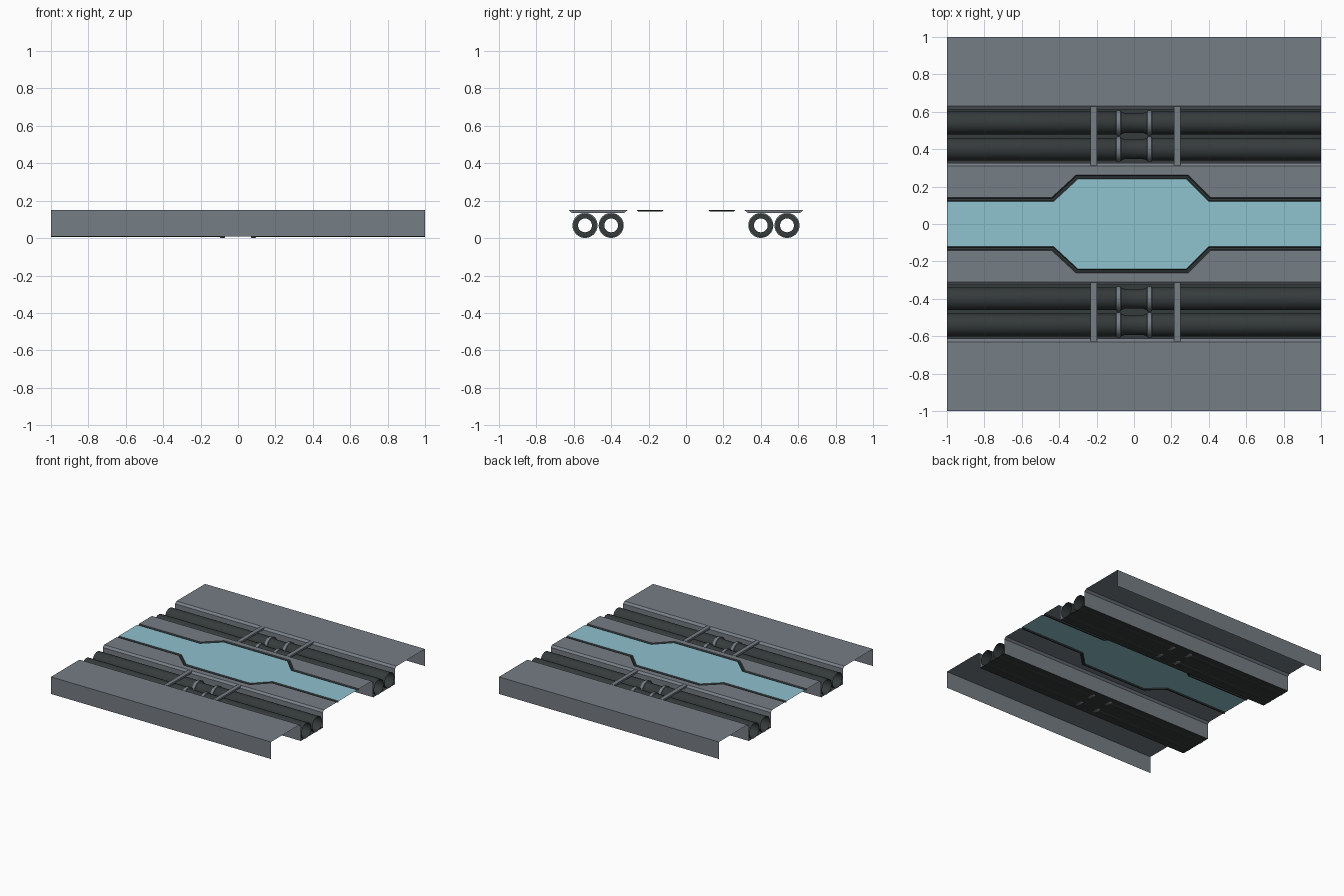
import bpy, bmesh, math

if "Cube" in bpy.data.objects:
    bpy.data.objects.remove(bpy.data.objects["Cube"])

def mat(name, c):
    m = bpy.data.materials.new(name)
    m.diffuse_color = (*c, 1)
    m.use_nodes = True
    m.node_tree.nodes["Principled BSDF"].inputs["Base Color"].default_value = m.diffuse_color
    return m

GREY = mat("panel grey", (0.179, 0.205, 0.233))
DARK = mat("dark metal", (0.036, 0.043, 0.044))
TEAL = mat("teal glass", (0.274, 0.539, 0.62))
TOP, FLOOR = 0.15, 0.01

def finish(bm, name, m, smooth=False, normals=True):
    if normals:
        bmesh.ops.recalc_face_normals(bm, faces=bm.faces)
    me = bpy.data.meshes.new(name)
    bm.to_mesh(me)
    bm.free()
    me.materials.append(m)
    ob = bpy.data.objects.new(name, me)
    bpy.context.collection.objects.link(ob)
    if smooth:
        bpy.ops.object.select_all(action='DESELECT')
        ob.select_set(True)
        bpy.context.view_layer.objects.active = ob
        bpy.ops.object.shade_smooth_by_angle(angle=math.radians(35))
    return ob

def sweep(bm, rows):
    """Skin a list of equally long point rows."""
    vs = [[bm.verts.new(p) for p in r] for r in rows]
    for a, b in zip(vs, vs[1:]):
        for i in range(len(a) - 1):
            bm.faces.new((a[i], a[i + 1], b[i + 1], b[i]))

def sheet(name, profile, m, s):
    """Run a (y, z) profile along x, on side s."""
    bm = bmesh.new()
    sweep(bm, [[(x, s * y, z) for y, z in profile] for x in (-1, 1)])
    return finish(bm, name, m)

def lathe(name, profile, cy, cz, m, seg=32):
    """Spin a (x, radius) profile about an axis along x."""
    bm = bmesh.new()
    angles = [2 * math.pi * i / seg for i in range(seg + 1)]
    sweep(bm, [[(x, cy + r * math.cos(a), cz + r * math.sin(a)) for a in angles]
               for x, r in profile])
    bmesh.ops.remove_doubles(bm, verts=bm.verts, dist=1e-5)
    return finish(bm, name, m, True)

# outline of the glass walkway, upper half
path = [(-1, 0.12), (-0.43, 0.12), (-0.30, 0.24), (0.28, 0.24), (0.40, 0.12), (1, 0.12)]

def offset(d):
    """Path widened by d, corners mitred."""
    k = d * 0.38
    shift = [0, -k, -k, k, k, 0]
    return [(x + s, y + d) for (x, y), s in zip(path, shift)]

# glass walkway
bm = bmesh.new()
sweep(bm, [[(x, s * y, TOP) for x, y in path] for s in (-1, 1)])
finish(bm, "glass_walkway", TEAL)

for s, side in ((-1, "front"), (1, "back")):
    # dark groove beside the glass
    bm = bmesh.new()
    groove = [(0, TOP), (0.006, 0.142), (0.016, 0.142), (0.023, TOP)]
    sweep(bm, [[(x, s * y, z) for x, y in offset(d)] for d, z in groove])
    finish(bm, side + "_groove", DARK)

    # inner floor plate between groove and pipe channel
    bm = bmesh.new()
    outer = offset(0.023)
    sweep(bm, [[(x, s * y, TOP) for x, y in outer],
               [(x, s * 0.31, TOP) for x, y in outer]])
    finish(bm, side + "_inner_plate", GREY)

    # channel walls with chamfered lips, outer plate and skirt
    sheet(side + "_inner_wall", [(0.31, TOP), (0.327, 0.135), (0.327, FLOOR)], GREY, s)
    sheet(side + "_outer_plate", [(0.612, FLOOR), (0.612, 0.135), (0.63, TOP),
                                  (1, TOP), (1, FLOOR)], GREY, s)
    sheet(side + "_channel_floor", [(0.327, FLOOR), (0.612, FLOOR)], DARK, s)

    # crossbars over the channel
    for cx in (-0.215, 0.232):
        bm = bmesh.new()
        bar = [(0.312, TOP), (0.628, TOP), (0.61, 0.135), (0.33, 0.135)]
        ends = [[bm.verts.new((cx + dx, s * y, z)) for y, z in bar] for dx in (-0.017, 0.017)]
        bm.faces.new(ends[0])
        bm.faces.new(ends[1])
        for i in range(4):
            j = (i + 1) % 4
            bm.faces.new((ends[0][i], ends[0][j], ends[1][j], ends[1][i]))
        finish(bm, side + "_crossbar", GREY)

    # pipes with a necked middle, inner washers and clamp rings
    for cy in (0.40, 0.54):
        y, z = s * cy, 0.068
        lathe(side + "_pipe", [(-1, 0.061), (-0.07, 0.061), (-0.05, 0.053),
                               (0.05, 0.053), (0.07, 0.061), (1, 0.061)], y, z, DARK)
        for rx in (-0.083, 0.083):
            lathe(side + "_pipe_washer", [(rx, 0.037), (rx, 0.061)], y, z, DARK)
            lathe(side + "_clamp_ring", [(rx - 0.014, 0.06), (rx - 0.011, 0.067),
                                         (rx + 0.011, 0.067), (rx + 0.014, 0.06)], y, z, GREY)
